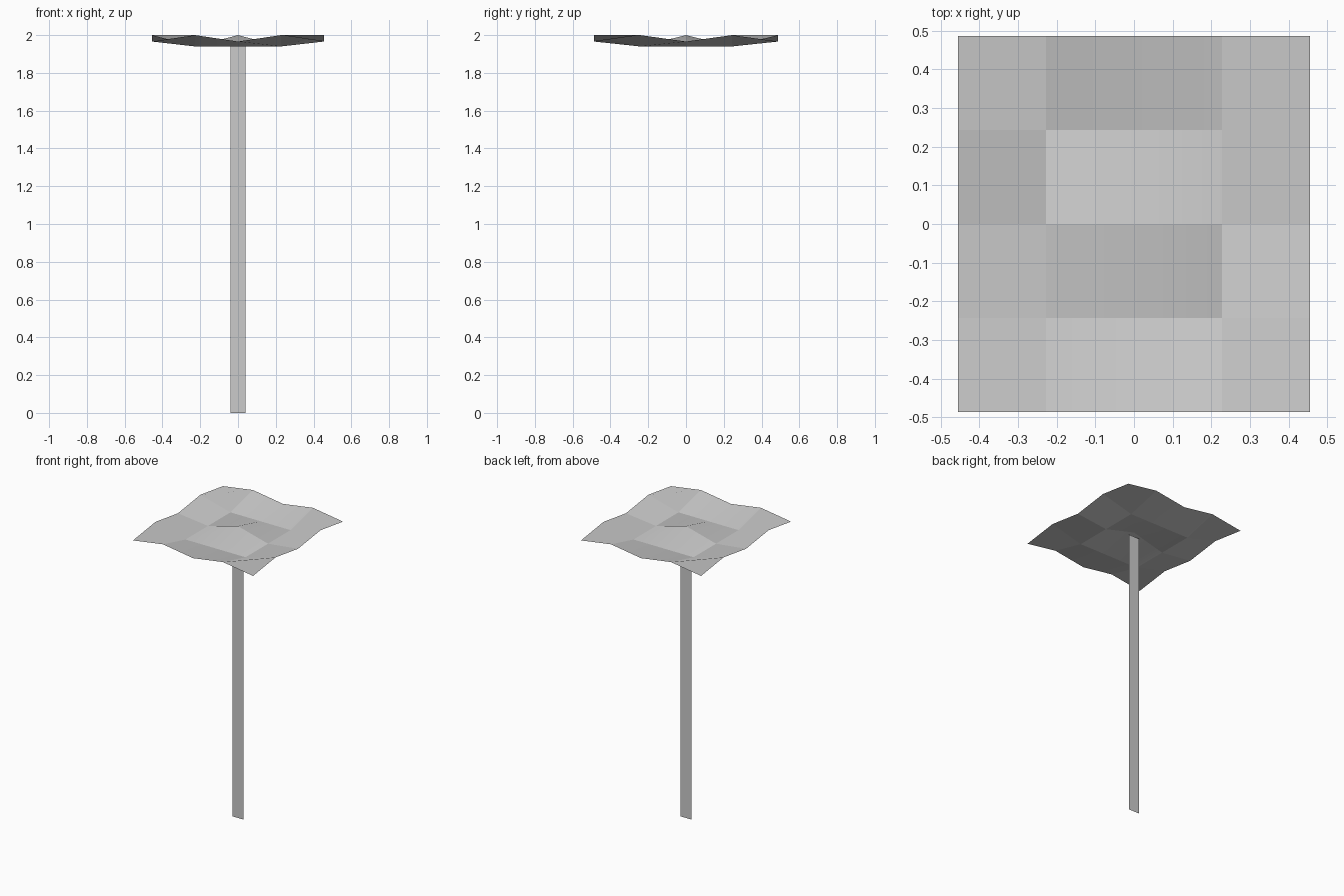
import bpy, bmesh

cube = bpy.data.objects.get("Cube")
if cube:
    bpy.data.objects.remove(cube, do_unlink=True)

GREY = (0.6, 0.6, 0.6, 1)
grey = bpy.data.materials.new("plain_grey")
grey.use_nodes = True
grey.diffuse_color = GREY
grey.node_tree.nodes["Principled BSDF"].inputs["Base Color"].default_value = GREY


def add_object(name, bm):
    mesh = bpy.data.meshes.new(name)
    bm.to_mesh(mesh)
    bm.free()
    mesh.materials.append(grey)
    obj = bpy.data.objects.new(name, mesh)
    bpy.context.collection.objects.link(obj)
    return obj


HALF_X, HALF_Y = 0.455, 0.487
HIGH, MIDDLE, LOW = 2.0, 1.966, 1.94


def canopy_height(i, j):
    """Height at grid column i and row j, each from -2 to 2."""
    if max(abs(i), abs(j)) == 2:          # wavy rim
        return HIGH if (i + j) % 2 else MIDDLE
    return HIGH if i == j == 0 else LOW   # central peak in a sunken ring


# Canopy: a rippled sheet of four by four panels
bm = bmesh.new()
bmesh.ops.create_grid(bm, x_segments=4, y_segments=4, size=2)
for v in bm.verts:
    i, j = round(v.co.x), round(v.co.y)
    v.co = (i * HALF_X / 2, j * HALF_Y / 2, canopy_height(i, j))
for f in bm.faces:
    f.smooth = True
# Creases between panels, except along the middle line
for e in bm.edges:
    e.smooth = all(abs(v.co.x) < 0.01 for v in e.verts)
add_object("canopy", bm)

# Trunk: a single flat upright strip
bm = bmesh.new()
corners = [(-0.04, 0), (0.04, 0), (0.04, 1.97), (-0.04, 1.97)]
bm.faces.new([bm.verts.new((x, 0, z)) for x, z in corners])
add_object("trunk", bm)
